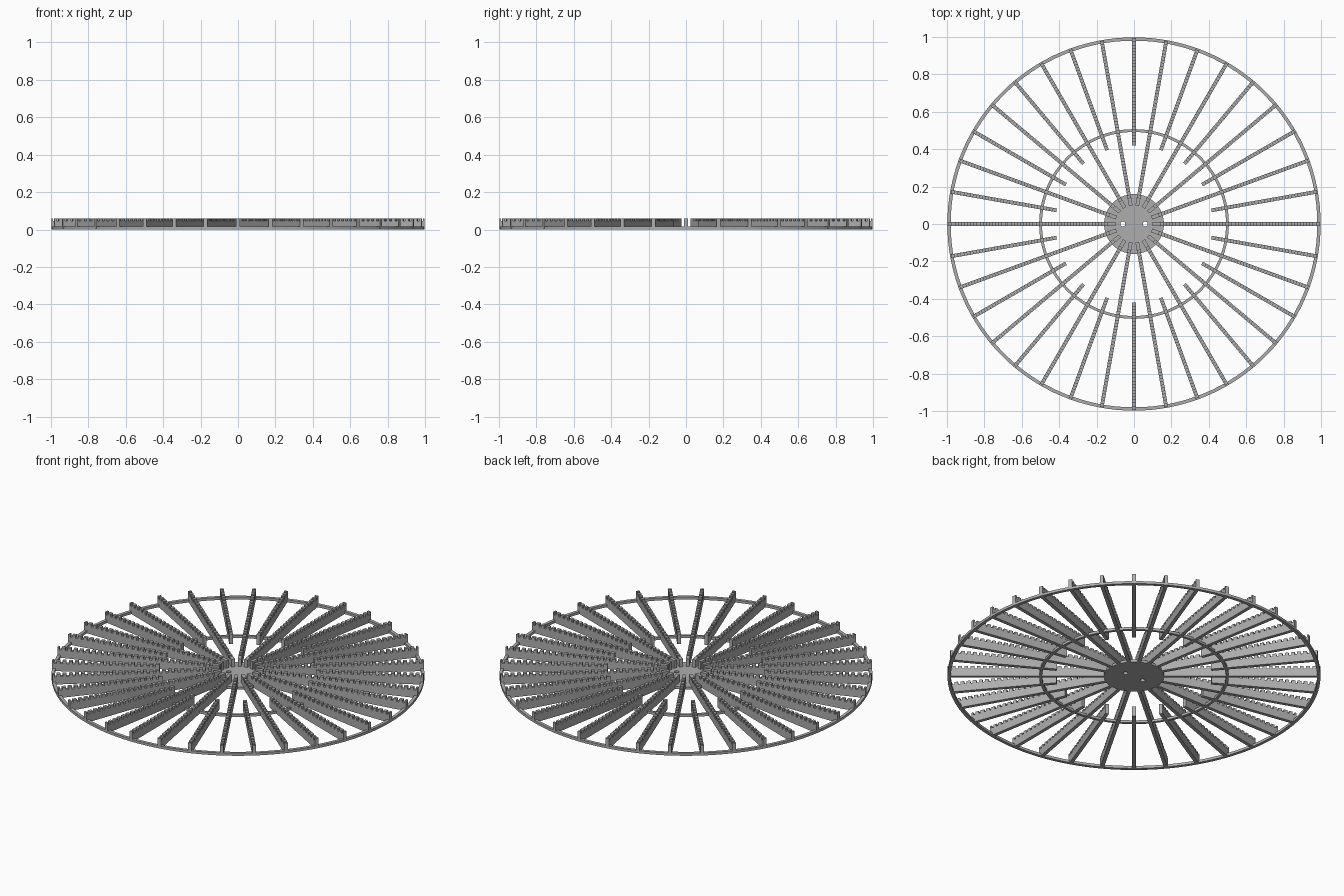
import bpy
import bmesh
import math

if "Cube" in bpy.data.objects:
    bpy.data.objects.remove(bpy.data.objects["Cube"])

grey = bpy.data.materials.new("light_grey")
grey.use_nodes = True
colour = (0.42, 0.42, 0.42, 1)
grey.diffuse_color = colour
grey.node_tree.nodes["Principled BSDF"].inputs["Base Color"].default_value = colour

HEIGHT, BASE, THICK = 0.06, 0.015, 0.02
PITCH, NOTCH, DEPTH = 0.0333, 0.0133, 0.015


def finish(name, bm):
    bmesh.ops.recalc_face_normals(bm, faces=bm.faces[:])
    mesh = bpy.data.meshes.new(name)
    bm.to_mesh(mesh)
    bm.free()
    mesh.materials.append(grey)
    return mesh


def place(name, mesh, angle=0):
    obj = bpy.data.objects.new(name, mesh)
    obj.rotation_euler.z = angle
    bpy.context.collection.objects.link(obj)
    return obj


def ring(name, inner, outer, segments=128):
    """Flat band with a rectangular section."""
    bm = bmesh.new()
    section = [(inner, 0), (outer, 0), (outer, BASE), (inner, BASE)]
    loops = []
    for i in range(segments):
        a = math.tau * i / segments
        loops.append([bm.verts.new((r * math.cos(a), r * math.sin(a), z)) for r, z in section])
    for i in range(segments):
        p, q = loops[i], loops[(i + 1) % segments]
        for k in range(4):
            n = (k + 1) % 4
            bm.faces.new((p[k], q[k], q[n], p[n]))
    return place(name, finish(name, bm))


def notched_rib(name, start, end):
    """Upright plate whose top edge has evenly spaced square notches."""
    outline = [(end, 0), (start, 0), (start, HEIGHT)]
    count = int((end - start) / PITCH)
    first = end - count * PITCH
    for i in range(count):
        a = first + i * PITCH + (PITCH - NOTCH) / 2
        if a > start + 0.005:
            b = a + NOTCH
            low = HEIGHT - DEPTH
            outline += [(a, HEIGHT), (a, low), (b, low), (b, HEIGHT)]
    outline.append((end, HEIGHT))
    bm = bmesh.new()
    face = bm.faces.new([bm.verts.new((x, -THICK / 2, z)) for x, z in outline])
    extruded = bmesh.ops.extrude_face_region(bm, geom=[face])
    moved = [v for v in extruded["geom"] if isinstance(v, bmesh.types.BMVert)]
    bmesh.ops.translate(bm, verts=moved, vec=(0, THICK, 0))
    return finish(name, bm)


# Outer and middle rings
ring("outer_ring", 0.98, 0.998)
ring("middle_ring", 0.492, 0.507)

# Hub disc with two pin holes
bm = bmesh.new()
bmesh.ops.create_cone(bm, cap_ends=True, segments=64, radius1=0.16, radius2=0.16, depth=BASE)
bmesh.ops.translate(bm, verts=bm.verts[:], vec=(0, 0, BASE / 2))
hub = place("hub", finish("hub", bm))
for x in (-0.06, 0.06):
    bm = bmesh.new()
    bmesh.ops.create_cone(bm, cap_ends=True, segments=24, radius1=0.013, radius2=0.013, depth=0.1)
    cutter = place("pin_hole_cutter", finish("pin_hole_cutter", bm))
    cutter.location.x = x
    cutter.hide_render = True
    cutter.hide_viewport = True
    cut = hub.modifiers.new("pin_hole", 'BOOLEAN')
    cut.operation = 'DIFFERENCE'
    cut.object = cutter

# Ribs alternate between long and short around the wheel
long_rib = notched_rib("long_rib", 0.1, 0.998)
short_rib = notched_rib("short_rib", 0.42, 0.998)
for i in range(36):
    mesh = short_rib if i % 2 else long_rib
    place(mesh.name, mesh, math.radians(10 * i))
